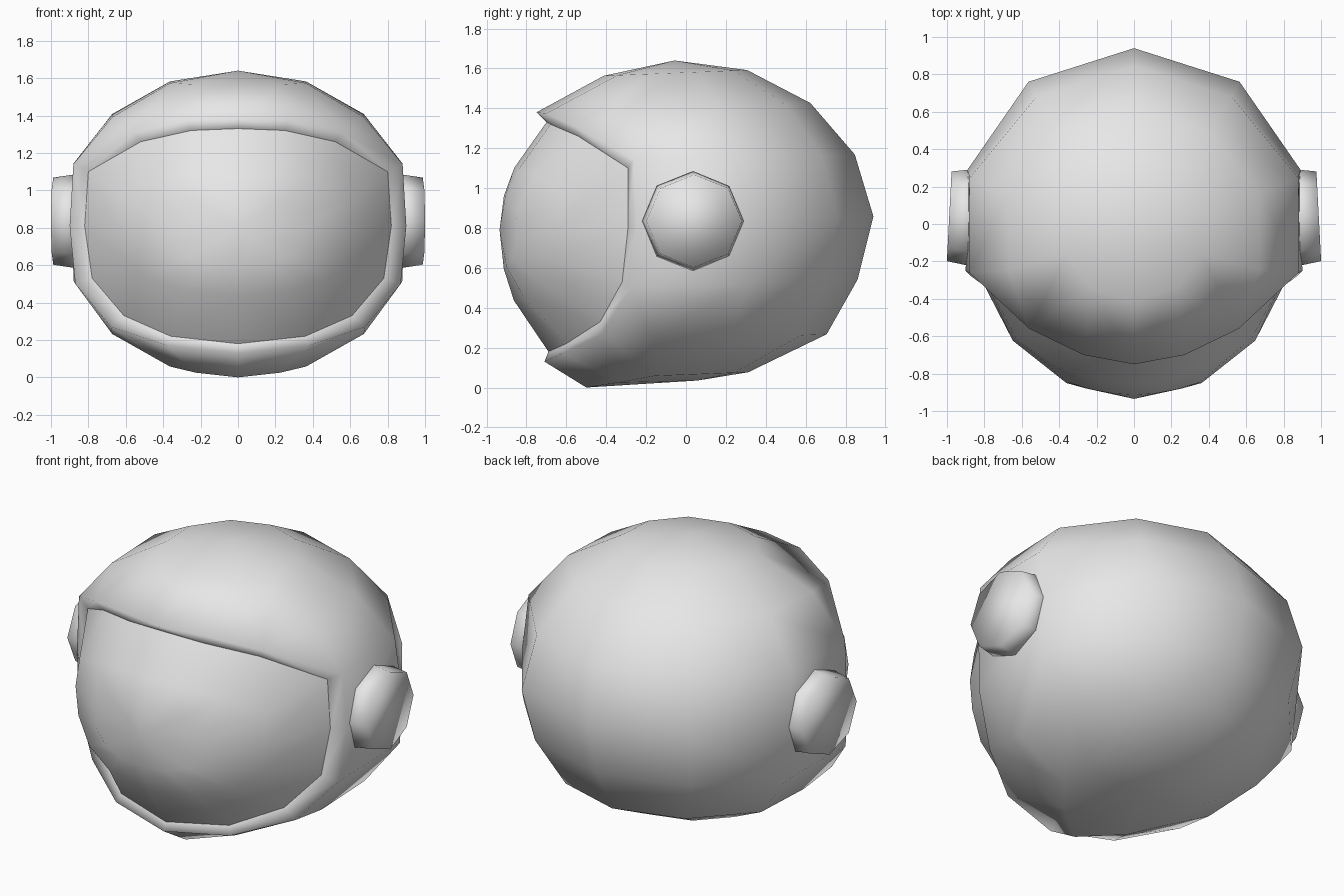
import bpy, bmesh, math
from mathutils import Vector, Matrix

cube = bpy.data.objects.get("Cube")
if cube:
    bpy.data.objects.remove(cube, do_unlink=True)

grey = bpy.data.materials.new("light_grey")
grey.use_nodes = True
grey.diffuse_color = (0.8, 0.8, 0.8, 1)
grey.node_tree.nodes["Principled BSDF"].inputs["Base Color"].default_value = (0.8, 0.8, 0.8, 1)


def finish(bm, name):
    """Weld, orient and smooth a mesh, then add it to the scene."""
    bmesh.ops.remove_doubles(bm, verts=bm.verts, dist=0.0005)
    bmesh.ops.recalc_face_normals(bm, faces=bm.faces)
    for face in bm.faces:
        face.smooth = True
    mesh = bpy.data.meshes.new(name)
    bm.to_mesh(mesh)
    bm.free()
    mesh.materials.append(grey)
    obj = bpy.data.objects.new(name, mesh)
    bpy.context.collection.objects.link(obj)


def add_face(bm, points):
    """Add a face and its mirror image."""
    for side in (1, -1):
        bm.faces.new([bm.verts.new((p[0] * side, p[1], p[2])) for p in points])


def shell_point(col, row):
    """Column 0 is the back, 5 the front; row 0 is the crown, 8 the base."""
    a, b = math.radians(36 * col), math.radians(22.5 * row)
    x = min(math.sin(a) * math.sin(b), 0.89)
    y = 0.94 * math.cos(a) * math.sin(b)
    z = 0.82 + 0.82 * math.cos(b)
    y, z = y - 0.07 * (z - 0.82), z + 0.04 * y
    if col == 1:
        x *= 0.96
    if row == 5 and col < 2:
        y -= 0.03
    if row == 7:
        y -= 0.10
        if col == 4:
            z = 0.025
        if col == 5:
            y, z = -0.50, 0.0
    if row == 8:
        z = 0.035
    return Vector((x, y, z))


# Half outlines of the face opening, from brow to chin
outer = [Vector(p) for p in (
    (0, -0.75, 1.38), (0.27, -0.70, 1.375), (0.56, -0.56, 1.31), (0.88, -0.26, 1.14),
    (0.90, -0.25, 0.81), (0.87, -0.28, 0.50), (0.68, -0.42, 0.27),
    (0.38, -0.62, 0.17), (0, -0.71, 0.13))]
inner = [Vector(p) for p in (
    (0, -0.70, 1.33), (0.25, -0.68, 1.32), (0.52, -0.54, 1.26), (0.80, -0.29, 1.10),
    (0.82, -0.29, 0.81), (0.78, -0.32, 0.53), (0.61, -0.43, 0.33),
    (0.36, -0.60, 0.22), (0, -0.69, 0.18))]

grid = {(c, r): shell_point(c, r) for c in range(6) for r in range(9)}
for r in (3, 4, 5):
    grid[3, r] = outer[r]

# Helmet shell
bm = bmesh.new()
for c in range(5):
    for r in range(8):
        if c >= 3 and 1 <= r <= 6:
            continue
        corners = [grid[c, r], grid[c, r + 1], grid[c + 1, r + 1], grid[c + 1, r]]
        if r == 0:
            corners.pop(0)
        elif r == 7:
            corners.pop(1)
        add_face(bm, corners)
brow = [(grid[3, 1], grid[3, 2], outer[2], grid[4, 1]),
        (grid[3, 2], outer[3], outer[2]),
        (grid[4, 1], outer[2], outer[1]),
        (grid[4, 1], outer[1], outer[0], grid[5, 1])]
chin = [(grid[3, 6], outer[6], outer[5]),
        (grid[3, 7], grid[4, 7], outer[6], grid[3, 6]),
        (grid[4, 7], outer[7], outer[6]),
        (grid[4, 7], grid[5, 7], outer[8], outer[7])]
for points in brow + chin:
    add_face(bm, points)
# Sloping lip around the opening
for i in range(8):
    add_face(bm, (outer[i], outer[i + 1], inner[i + 1], inner[i]))
finish(bm, "helmet_shell")

# Domed visor
centre_z = 0.79


def visor_ring(sx, sz):
    """Shrink the opening outline and lay it on the dome."""
    ring = []
    for p in inner:
        x, dz = p.x * sx, (p.z - centre_z) * sz
        h = 0.80 if dz > 0 else 0.92
        y = -0.935 * math.sqrt(max(0, 1 - (x / 0.87) ** 2 - (dz / h) ** 2))
        ring.append(Vector((x, y, centre_z + dz)))
    return ring


bm = bmesh.new()
rings = [inner, visor_ring(0.79, 0.58), visor_ring(0.44, 0.32)]
apex = Vector((0, -0.935, centre_z))
for a, b in zip(rings, rings[1:]):
    for i in range(8):
        add_face(bm, (a[i], a[i + 1], b[i + 1], b[i]))
for i in range(8):
    add_face(bm, (rings[-1][i], rings[-1][i + 1], apex))
finish(bm, "visor")

# Octagonal ear caps, turned slightly towards the front
for name, side in (("left_ear_cap", 1), ("right_ear_cap", -1)):
    bm = bmesh.new()
    bmesh.ops.create_cone(bm, cap_ends=True, segments=8, radius1=0.265, radius2=0.24, depth=0.16)
    place = (Matrix.Translation((side * 0.908, 0.037, 0.835))
             @ Matrix.Rotation(math.radians(-3 * side), 4, 'Z')
             @ Matrix.Rotation(math.radians(90 * side), 4, 'Y')
             @ Matrix.Diagonal((0.97, 1, 1, 1)))
    # Lean the cap so that its front edge stands out most
    lean = Matrix.Rotation(math.radians(6 * side), 4, 'Z')
    bmesh.ops.transform(bm, matrix=place, verts=bm.verts)
    bmesh.ops.rotate(bm, verts=bm.verts, cent=(side * 0.908, 0.037, 0.835), matrix=lean.to_3x3())
    finish(bm, name)
